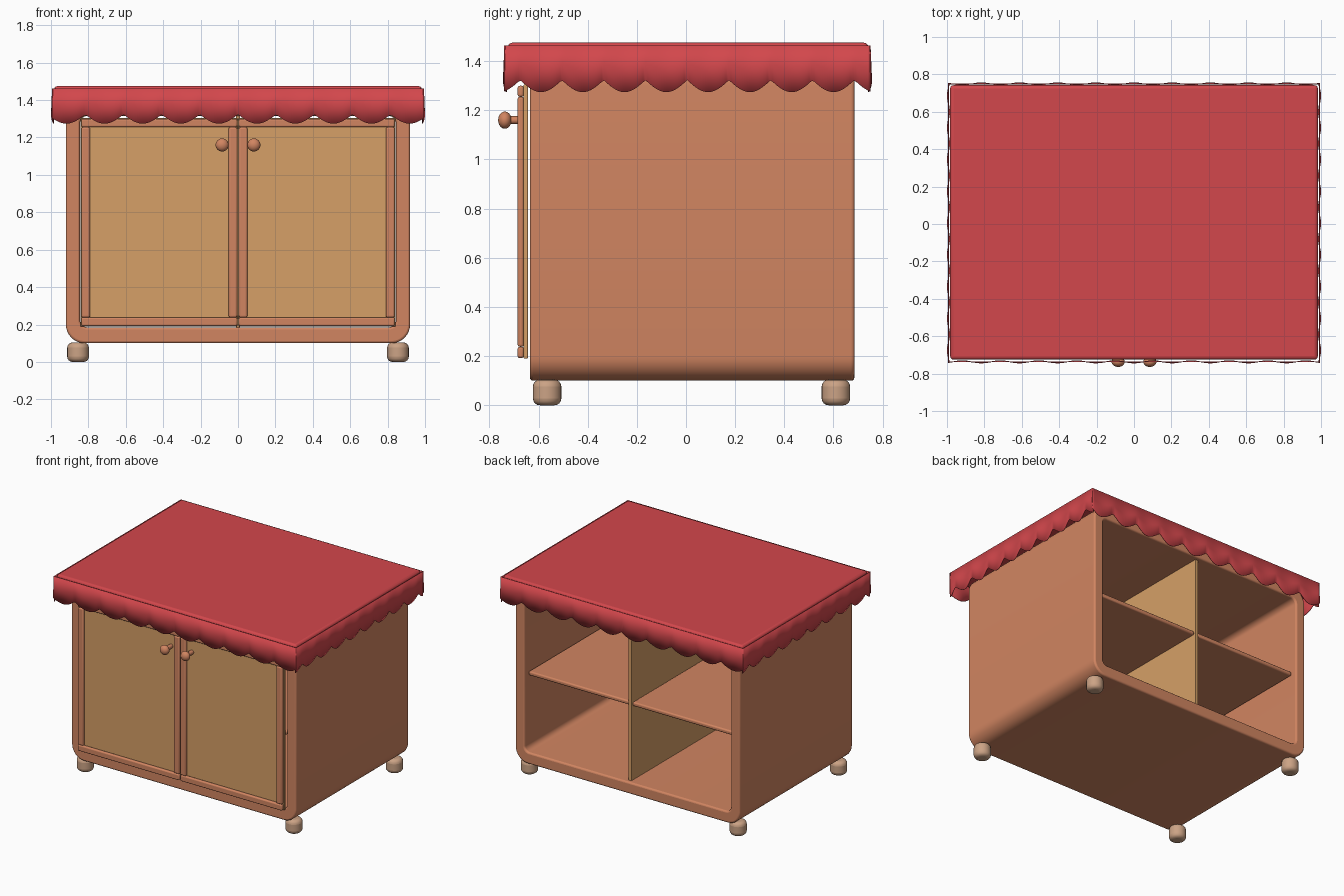
import bpy, bmesh, math
from mathutils import Matrix

if "Cube" in bpy.data.objects:
    bpy.data.objects.remove(bpy.data.objects["Cube"])


def material(name, rgb):
    m = bpy.data.materials.new(name)
    m.diffuse_color = (*rgb, 1)
    m.use_nodes = True
    m.node_tree.nodes["Principled BSDF"].inputs["Base Color"].default_value = m.diffuse_color
    return m


ORANGE = material("terracotta wood", (0.64, 0.235, 0.12))
TAN = material("honey wood", (0.67, 0.35, 0.135))
RED = material("red cloth", (0.65, 0.063, 0.072))
PALE = material("pale wood", (0.60, 0.365, 0.235))


def finish(name, bm, mat, bevel=0, segments=3):
    bmesh.ops.recalc_face_normals(bm, faces=bm.faces)
    mesh = bpy.data.meshes.new(name)
    bm.to_mesh(mesh)
    bm.free()
    obj = bpy.data.objects.new(name, mesh)
    bpy.context.collection.objects.link(obj)
    mesh.materials.append(mat)
    if bevel:
        mod = obj.modifiers.new("rounded edges", 'BEVEL')
        mod.width = bevel
        mod.segments = segments
        mod.limit_method = 'ANGLE'
        mod.angle_limit = math.radians(40)
    bpy.ops.object.select_all(action='DESELECT')
    obj.select_set(True)
    bpy.context.view_layer.objects.active = obj
    bpy.ops.object.shade_smooth_by_angle(angle=math.radians(35))
    return obj


def box(name, x, y, z, mat, bevel=0, segments=3):
    bm = bmesh.new()
    bmesh.ops.create_cube(bm, size=1)
    for v in bm.verts:
        for i, (a, b) in enumerate((x, y, z)):
            v.co[i] = (a + b) / 2 + v.co[i] * (b - a)
    return finish(name, bm, mat, bevel, segments)


def rounded_rect(w, z0, z1, r, steps=8):
    pts = []
    corners = ((w - r, z1 - r), (-w + r, z1 - r), (-w + r, z0 + r), (w - r, z0 + r))
    for k, (cx, cz) in enumerate(corners):
        for i in range(steps + 1):
            a = math.pi / 2 * (k + i / steps)
            pts.append((cx + r * math.cos(a), cz + r * math.sin(a)))
    return pts


# Cabinet shell: a rounded tube, open at front and back
bm = bmesh.new()
loops = []
for shape, y in (((0.92, 0.10, 1.40, 0.10), -0.635), ((0.92, 0.10, 1.40, 0.10), 0.685),
                 ((0.845, 0.185, 1.315, 0.04), 0.685), ((0.845, 0.185, 1.315, 0.04), -0.635)):
    loops.append([bm.verts.new((x, y, z)) for x, z in rounded_rect(*shape)])
n = len(loops[0])
for k in range(4):
    a, b = loops[k], loops[(k + 1) % 4]
    for i in range(n):
        j = (i + 1) % n
        bm.faces.new((a[i], a[j], b[j], b[i]))
finish("cabinet_shell", bm, ORANGE, 0.012)

# Inside divider and shelves
box("divider", (-0.012, 0.012), (-0.635, 0.655), (0.185, 1.315), TAN)
for side, label in ((-1, "left"), (1, "right")):
    def span(a, b):
        return tuple(sorted((a * side, b * side)))

    box(f"{label}_shelf", span(0.012, 0.84), (-0.63, 0.645), (0.735, 0.765), ORANGE, 0.01)

    # Doors: panel with a frame in front
    box(f"{label}_door_panel", span(0.004, 0.843), (-0.661, -0.643), (0.19, 1.305), TAN, 0.004, 2)
    for part, xs, zs in (("inner_stile", (0.004, 0.05), (0.238, 1.255)),
                         ("outer_stile", (0.79, 0.838), (0.238, 1.255)),
                         ("bottom_rail", (0.004, 0.838), (0.192, 0.238)),
                         ("top_rail", (0.004, 0.838), (1.255, 1.30))):
        box(f"{label}_door_{part}", span(*xs), (-0.685, -0.660), zs, ORANGE, 0.009)

    # Door knobs
    turn = Matrix.Rotation(math.pi / 2, 4, 'X')
    bm = bmesh.new()
    bmesh.ops.create_uvsphere(bm, u_segments=24, v_segments=14, radius=0.035,
                              matrix=Matrix.Translation((side * 0.085, -0.737, 1.16)) @ turn
                              @ Matrix.Diagonal((1, 1, 0.78, 1)))
    bmesh.ops.create_cone(bm, cap_ends=True, segments=16, radius1=0.016, radius2=0.016, depth=0.07,
                          matrix=Matrix.Translation((side * 0.085, -0.69, 1.16)) @ turn)
    finish(f"{label}_knob", bm, ORANGE)

    # Feet
    for y, end in ((-0.565, "front"), (0.61, "back")):
        bm = bmesh.new()
        bmesh.ops.create_cone(bm, cap_ends=True, segments=24, radius1=0.058, radius2=0.058,
                              depth=0.104, matrix=Matrix.Translation((side * 0.855, y, 0.052)))
        finish(f"{end}_{label}_foot", bm, PALE, 0.028, 4)

# Roof slab
box("roof", (-0.983, 0.983), (-0.725, 0.742), (1.395, 1.475), RED, 0.018)


# Scalloped cloth skirt, one strip per side, with a slight outward billow
def skirt(name, half, pitch, place):
    bm = bmesh.new()
    steps = 150
    prev = None
    for i in range(steps + 1):
        t = -half + 2 * half * i / steps
        wave = abs(math.sin(math.pi * t / pitch))
        low = 1.323 - 0.049 * wave
        col = []
        for f in (0, 0.5, 1):
            out = -0.006 + 0.006 * math.cos(2 * math.pi * t / pitch) * f
            x, y = place(t, out)
            col.append(bm.verts.new((x, y, 1.463 + (low - 1.463) * f)))
        if prev:
            for k in range(2):
                bm.faces.new((prev[k], col[k], col[k + 1], prev[k + 1]))
        prev = col
    obj = finish(name, bm, RED)
    mod = obj.modifiers.new("cloth thickness", 'SOLIDIFY')
    mod.thickness = 0.004
    mod.offset = 0


skirt("front_skirt", 0.995, 0.204, lambda t, o: (t, -0.743 - o))
skirt("back_skirt", 0.995, 0.204, lambda t, o: (t, 0.755 + o))
skirt("left_skirt", 0.745, 0.17, lambda t, o: (-0.998 - o, t + 0.005))
skirt("right_skirt", 0.745, 0.17, lambda t, o: (0.998 + o, t + 0.005))
